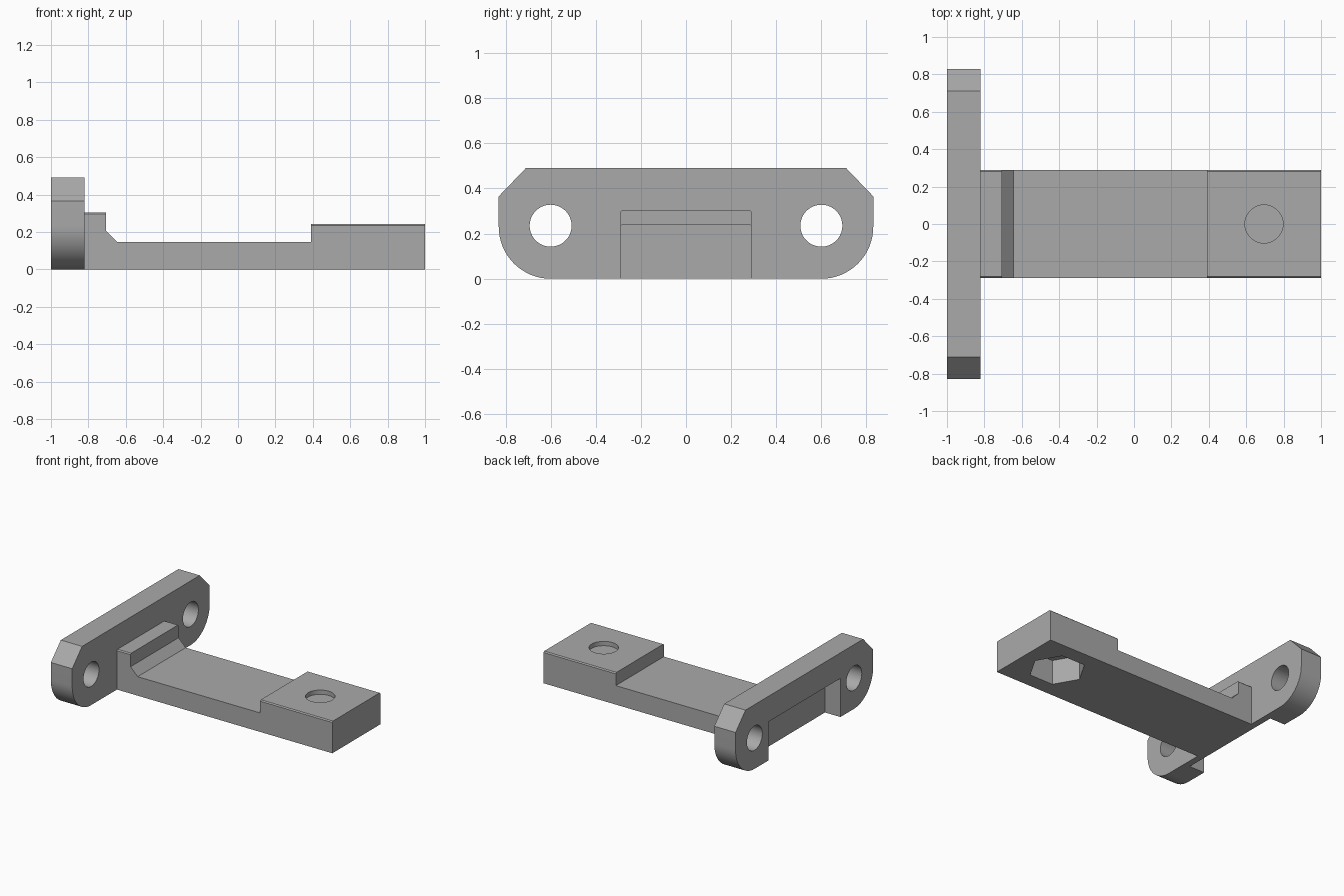
import bpy, bmesh, math
from mathutils import Vector

if "Cube" in bpy.data.objects:
    bpy.data.objects.remove(bpy.data.objects["Cube"])

grey = bpy.data.materials.new("grey plastic")
grey.use_nodes = True
grey.diffuse_color = (0.4, 0.4, 0.4, 1)
grey.node_tree.nodes["Principled BSDF"].inputs["Base Color"].default_value = (0.4, 0.4, 0.4, 1)


def prism(name, points, offset, bevel=0.0):
    """Extrude a closed ring of 3D points; optionally bevel the rims of its upward faces."""
    bm = bmesh.new()
    face = bm.faces.new([bm.verts.new(p) for p in points])
    ring = bmesh.ops.extrude_face_region(bm, geom=[face])["geom"]
    bmesh.ops.translate(bm, vec=Vector(offset),
                        verts=[v for v in ring if isinstance(v, bmesh.types.BMVert)])
    bmesh.ops.recalc_face_normals(bm, faces=bm.faces)
    if bevel:
        rims = [e for e in bm.edges
                if any(f.normal.z > 0.9 for f in e.link_faces)
                and any(abs(f.normal.y) > 0.9 for f in e.link_faces)]
        bmesh.ops.bevel(bm, geom=rims, offset=bevel, segments=1, affect='EDGES')
    mesh = bpy.data.meshes.new(name)
    bm.to_mesh(mesh)
    bm.free()
    mesh.materials.append(grey)
    obj = bpy.data.objects.new(name, mesh)
    bpy.context.collection.objects.link(obj)
    return obj


def circle(radius, sides):
    steps = [math.tau * i / sides for i in range(sides)]
    return [(radius * math.cos(a), radius * math.sin(a)) for a in steps]


def cut(obj, cutter):
    """Subtract a cutter for good, then discard it."""
    cutter.hide_render = True
    mod = obj.modifiers.new("cut", 'BOOLEAN')
    mod.operation, mod.solver, mod.object = 'DIFFERENCE', 'EXACT', cutter
    bpy.ops.object.select_all(action='DESELECT')
    bpy.context.view_layer.objects.active = obj
    obj.select_set(True)
    bpy.ops.object.modifier_apply(modifier=mod.name)
    bpy.data.objects.remove(cutter)


PLATE_BACK, PLATE_FRONT = -1.0, -0.82
HALF_BEAM = 0.29

# Mounting plate: chamfered top corners, rounded bottom corners
corner = 0.23
half = [(0.71, 0.49), (0.83, 0.365)]
for i in range(17):
    a = -math.pi / 2 * i / 16
    half.append((0.6 + corner * math.cos(a), corner + corner * math.sin(a)))
outline = half + [(-y, z) for y, z in reversed(half)]
plate = prism("mounting_plate", [(PLATE_BACK, y, z) for y, z in outline],
              (PLATE_FRONT - PLATE_BACK, 0, 0))

# Screw holes on both sides
for side in (-1, 1):
    cut(plate, prism("screw_hole", [(-1.1, side * 0.6 + u, 0.235 + v) for u, v in circle(0.093, 48)],
                     (0.4, 0, 0)))

# Pocket in the back of the plate, open at the bottom
pocket = [(-1.1, -0.435), (-0.87, -0.435), (-0.87, 0.435), (-1.1, 0.435)]
cut(plate, prism("back_pocket", [(x, y, -0.1) for x, y in pocket], (0, 0, 0.395)))

# Beam: riser against the plate, sloped foot, low floor and raised pad
profile = [(PLATE_FRONT, 0), (1, 0), (1, 0.243), (0.39, 0.243), (0.39, 0.145),
           (-0.645, 0.145), (-0.705, 0.205), (-0.705, 0.305), (PLATE_FRONT, 0.305)]
beam = prism("beam", [(x, -HALF_BEAM, z) for x, z in profile],
             (0, 2 * HALF_BEAM, 0), bevel=0.008)

# Round recess on top of the pad and hexagonal nut pocket below it
cut(beam, prism("bolt_recess", [(0.695 + u, v, 0.21) for u, v in circle(0.102, 48)], (0, 0, 0.1)))
cut(beam, prism("nut_pocket", [(0.695 + u, v, -0.1) for u, v in circle(0.2, 6)], (0, 0, 0.29)))

# Smooth the curved walls, keep hard edges
for obj in (plate, beam):
    bpy.ops.object.select_all(action='DESELECT')
    bpy.context.view_layer.objects.active = obj
    obj.select_set(True)
    bpy.ops.object.shade_smooth_by_angle(angle=math.radians(30))
